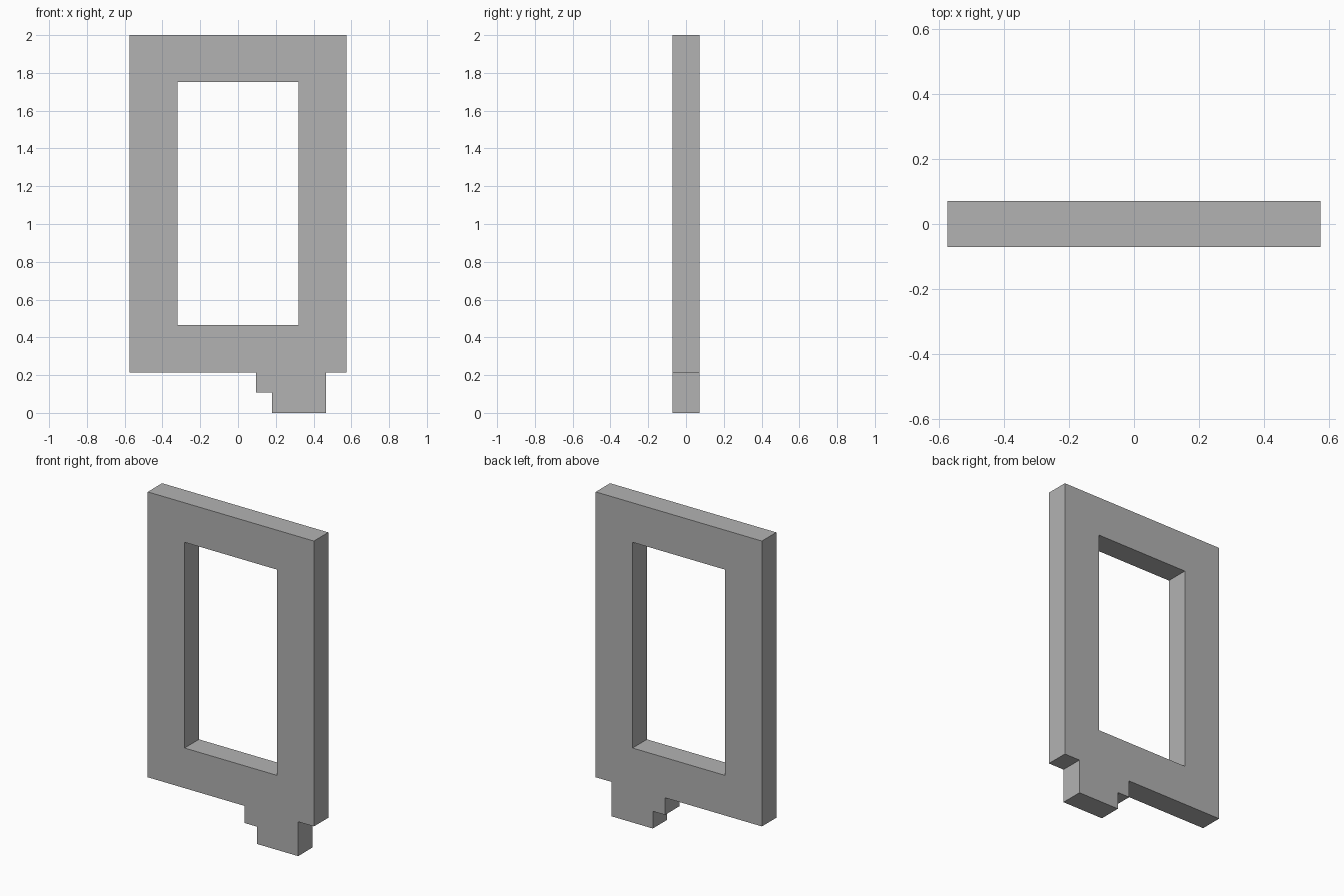
import bpy
import bmesh
from math import radians

cube = bpy.data.objects.get("Cube")
if cube:
    bpy.data.objects.remove(cube, do_unlink=True)

HALF_WIDTH, HALF_DEPTH = 0.575, 0.071
BASE, TOP = 0.215, 2.0

grey = bpy.data.materials.new("mid grey")
grey.use_nodes = True
colour = (0.448, 0.448, 0.448, 1)
grey.diffuse_color = colour
grey.node_tree.nodes["Principled BSDF"].inputs["Base Color"].default_value = colour

# Outer outline: upright rectangle with a stepped foot below
outline = [(-HALF_WIDTH, TOP), (-HALF_WIDTH, BASE),
           (0.095, BASE), (0.095, 0.108), (0.18, 0.108), (0.18, 0),
           (0.466, 0), (0.466, BASE),
           (HALF_WIDTH, BASE), (HALF_WIDTH, TOP)]

# Rectangular opening
opening = [(-0.32, 0.466), (-0.32, 1.753), (0.32, 1.753), (0.32, 0.466)]

# Filled flat profile, extruded to the slab's thickness
curve = bpy.data.curves.new("frame_profile", "CURVE")
curve.dimensions = "2D"
curve.fill_mode = "BOTH"
curve.extrude = HALF_DEPTH
for loop in (outline, opening):
    spline = curve.splines.new("POLY")
    spline.points.add(len(loop) - 1)
    for point, (x, z) in zip(spline.points, loop):
        point.co = (x, z, 0, 1)
    spline.use_cyclic_u = True

frame = bpy.data.objects.new("frame_with_stepped_foot", curve)
bpy.context.collection.objects.link(frame)
frame.rotation_euler.x = radians(90)

# Turn the profile into one clean, welded solid
bpy.ops.object.select_all(action="DESELECT")
frame.select_set(True)
bpy.context.view_layer.objects.active = frame
bpy.ops.object.convert(target="MESH")
bpy.ops.object.transform_apply(location=False, rotation=True, scale=False)

mesh = frame.data
bm = bmesh.new()
bm.from_mesh(mesh)
bmesh.ops.remove_doubles(bm, verts=bm.verts, dist=0.0001)
bmesh.ops.recalc_face_normals(bm, faces=bm.faces)
for face in bm.faces:
    face.smooth = False
    face.material_index = 0
bm.to_mesh(mesh)
bm.free()
mesh.materials.clear()
mesh.materials.append(grey)
